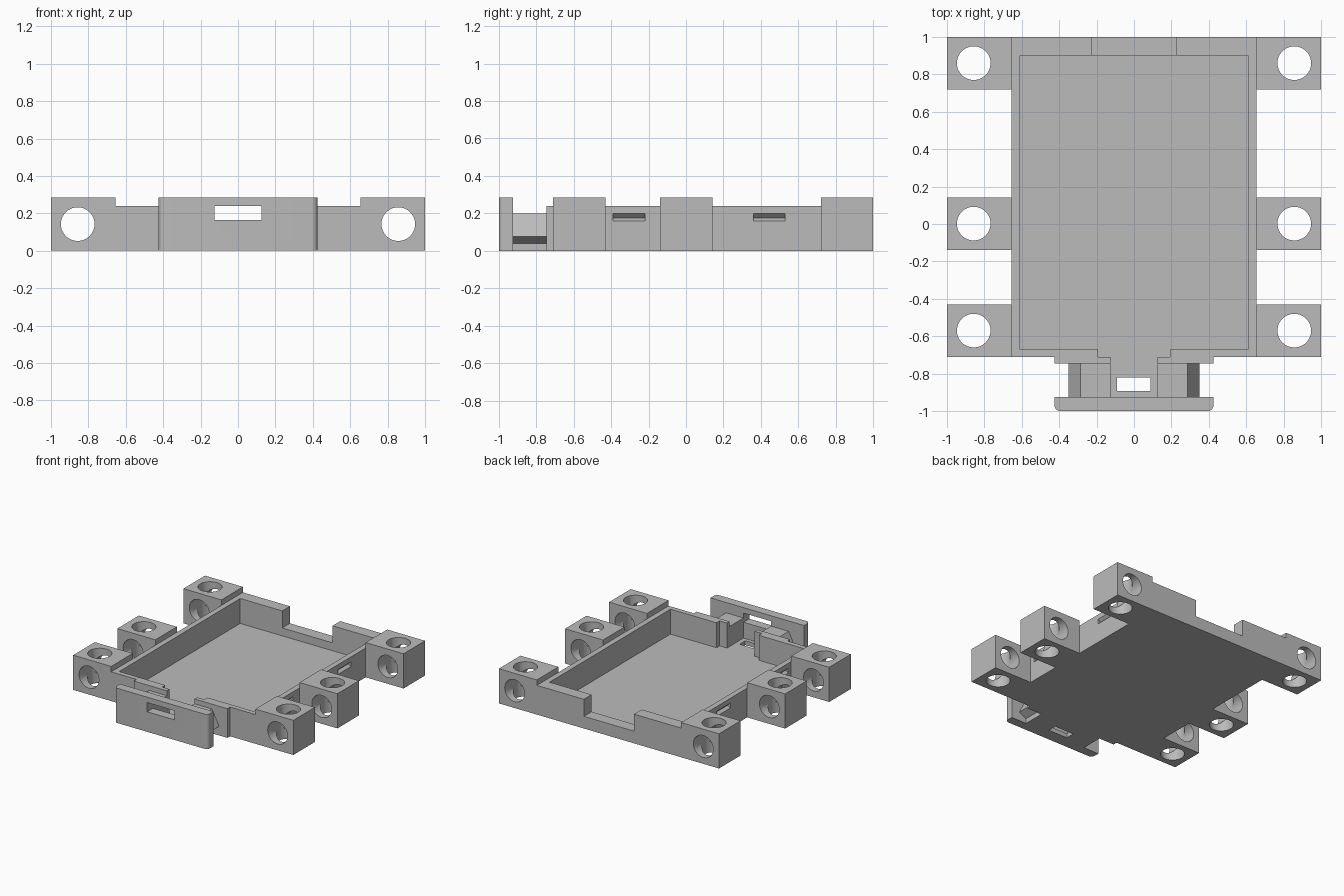
import bpy, bmesh, math
from mathutils import Matrix, Vector

cube = bpy.data.objects.get("Cube")
if cube:
    bpy.data.objects.remove(cube, do_unlink=True)

grey = bpy.data.materials.new("plain grey")
grey.use_nodes = True
colour = (0.5, 0.5, 0.5, 1)
grey.diffuse_color = colour
grey.node_tree.nodes["Principled BSDF"].inputs["Base Color"].default_value = colour

FLOOR, RIM, TOP = 0.035, 0.24, 0.285


def finish(name, bm):
    bmesh.ops.recalc_face_normals(bm, faces=bm.faces)
    mesh = bpy.data.meshes.new(name)
    bm.to_mesh(mesh)
    bm.free()
    mesh.materials.append(grey)
    obj = bpy.data.objects.new(name, mesh)
    bpy.context.collection.objects.link(obj)
    return obj


def box(name, x, y, z):
    """Box from (low, high) pairs on each axis."""
    bm = bmesh.new()
    bmesh.ops.create_cube(bm, size=1)
    for v in bm.verts:
        v.co = Vector([r[0] if c < 0 else r[1] for c, r in zip(v.co, (x, y, z))])
    return finish(name, bm)


def prism(name, profile, y):
    """Extrude an (x, z) profile along y."""
    bm = bmesh.new()
    face = bm.faces.new([bm.verts.new((px, y[0], pz)) for px, pz in profile])
    moved = bmesh.ops.extrude_face_region(bm, geom=[face])["geom"]
    bmesh.ops.translate(bm, vec=(0, y[1] - y[0], 0),
                        verts=[g for g in moved if isinstance(g, bmesh.types.BMVert)])
    return finish(name, bm)


def drill(name, centre, axis):
    bm = bmesh.new()
    turn = Matrix.Rotation(math.pi / 2, 4, 'X') if axis == 'Y' else Matrix()
    bmesh.ops.create_cone(bm, cap_ends=True, segments=48, radius1=0.09, radius2=0.09,
                          depth=0.5, matrix=Matrix.Translation(centre) @ turn)
    return finish(name, bm)


def apply(obj, mod):
    bpy.context.view_layer.objects.active = obj
    bpy.ops.object.modifier_apply(modifier=mod.name)


def cut(obj, cutter):
    mod = obj.modifiers.new("cut", 'BOOLEAN')
    mod.operation, mod.solver, mod.object = 'DIFFERENCE', 'EXACT', cutter
    apply(obj, mod)
    bpy.data.objects.remove(cutter, do_unlink=True)


def smooth(obj):
    bpy.ops.object.select_all(action='DESELECT')
    obj.select_set(True)
    bpy.context.view_layer.objects.active = obj
    bpy.ops.object.shade_smooth_by_angle(angle=math.radians(30))


# Open tray with a rear notch and a front doorway
tray = box("tray", (-0.655, 0.655), (-0.71, 1), (0, RIM))
cut(tray, box("cavity", (-0.61, 0.61), (-0.67, 0.9), (FLOOR, 0.4)))
cut(tray, box("rear_notch", (-0.228, 0.228), (0.85, 1.1), (0.1, 0.4)))
cut(tray, box("doorway", (-0.192, 0.192), (-0.8, -0.6), (FLOOR, 0.4)))

for side, s in (("left", 1), ("right", -1)):
    # V grooves in the outer side walls
    for y in ((-0.39, -0.22), (0.36, 0.53)):
        groove = [(s * 0.63, 0.176), (s * 0.655, 0.2), (s * 0.7, 0.2),
                  (s * 0.7, 0.16), (s * 0.655, 0.16)]
        cut(tray, prism("groove", groove, y))

    # Mounting blocks drilled upward and front to back
    for place, y0, y1 in (("rear", 0.72, 1), ("middle", -0.138, 0.142), ("front", -0.71, -0.43)):
        block = box(f"{place}_{side}_mounting_block", sorted((s * 0.655, s)), (y0, y1), (0, TOP))
        centre = (s * 0.857, (y0 + y1) / 2, TOP / 2)
        for axis in "ZY":
            cut(block, drill("drill", centre, axis))
        smooth(block)

    # Flange beside the doorway
    box(f"{side}_flange", sorted((s * 0.125, s * 0.425)), (-0.745, -0.71), (0, RIM))

    # Barbed clip arm between flange and front plate
    arm = [(0.125, 0), (0.285, 0), (0.285, 0.04), (0.35, 0.075), (0.285, 0.2), (0.125, 0.2)]
    prism(f"{side}_clip_arm", [(s * x, z) for x, z in arm], (-0.925, -0.745))

# Connecting floor with a strap slot
neck = box("neck_floor", (-0.125, 0.125), (-0.925, -0.71), (0, FLOOR))
cut(neck, box("strap_slot", (-0.09, 0.087), (-0.893, -0.82), (-0.1, 0.2)))

# Front plate with rounded front corners and a window
plate = box("front_plate", (-0.425, 0.425), (-1, -0.925), (0, TOP))
bm = bmesh.new()
bm.from_mesh(plate.data)
corners = [e for e in bm.edges if all(v.co.y < -0.99 for v in e.verts)
           and abs(e.verts[0].co.x - e.verts[1].co.x) < 0.01]
bmesh.ops.bevel(bm, geom=corners, offset=0.03, segments=6, profile=0.5, affect='EDGES')
bm.to_mesh(plate.data)
bm.free()
cut(plate, box("window", (-0.125, 0.125), (-1.1, -0.8), (0.165, RIM)))
smooth(plate)
